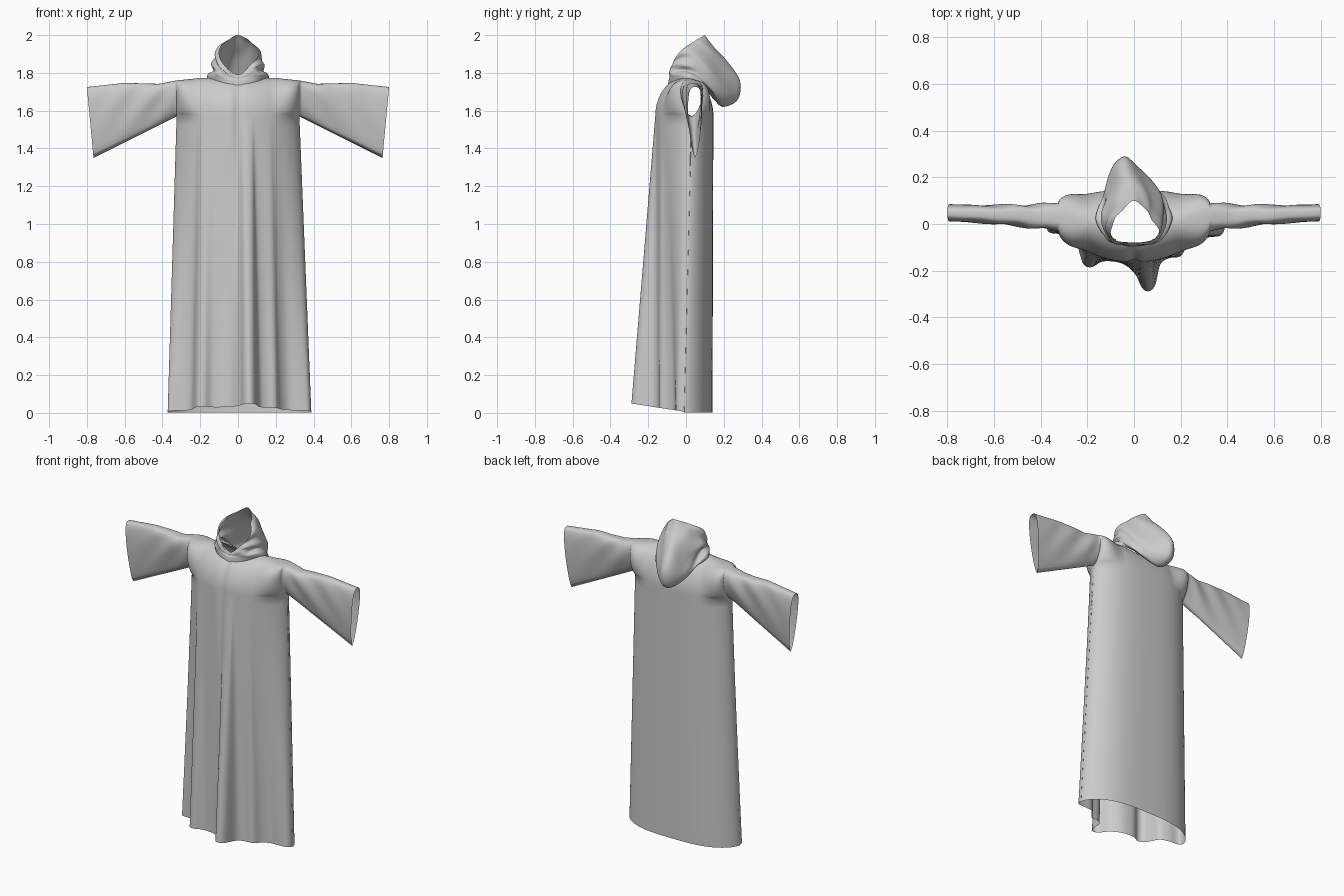
import bpy, bmesh, math
from mathutils import Vector

if "Cube" in bpy.data.objects:
    bpy.data.objects.remove(bpy.data.objects["Cube"])

ARM_Z = 1.57      # underarm height
HALF_W = 0.325    # half width at the underarm


def spline(pts, sub, closed=False):
    """Catmull-Rom curve through the points."""
    p = [Vector(q) for q in pts]
    n = len(p)
    out = []
    for i in range(n if closed else n - 1):
        if closed:
            a, b, c, d = (p[(i + k) % n] for k in (-1, 0, 1, 2))
        else:
            a, b, c, d = (p[min(max(i + k, 0), n - 1)] for k in (-1, 0, 1, 2))
        for j in range(sub):
            t = j / sub
            out.append(0.5 * (2 * b + (c - a) * t + (2 * a - 5 * b + 4 * c - d) * t ** 2
                              + (3 * b - a - 3 * c + d) * t ** 3))
    if not closed:
        out.append(p[-1].copy())
    return out


def lerp(a, b, t):
    return a + (b - a) * t


def smooth(a, b, x):
    t = min(max((x - a) / (b - a), 0), 1)
    return t * t * (3 - 2 * t)


def piecewise(table, x):
    for (x0, y0), (x1, y1) in zip(table, table[1:]):
        if x <= x1:
            return lerp(y0, y1, (x - x0) / (x1 - x0))
    return table[-1][1]


def add_grid(bm, rows, closed=False):
    vs = [[bm.verts.new(p) for p in r] for r in rows]
    for r0, r1 in zip(vs, vs[1:]):
        n = len(r0)
        for i in range(n if closed else n - 1):
            j = (i + 1) % n
            bm.faces.new((r0[i], r0[j], r1[j], r1[i]))


def finish(bm, name):
    bmesh.ops.remove_doubles(bm, verts=bm.verts, dist=0.0004)
    bmesh.ops.recalc_face_normals(bm, faces=bm.faces)
    me = bpy.data.meshes.new(name)
    bm.to_mesh(me)
    bm.free()
    ob = bpy.data.objects.new(name, me)
    bpy.context.collection.objects.link(ob)
    me.polygons.foreach_set("use_smooth", [True] * len(me.polygons))
    return ob


# Front hem line with its draped folds (x, y), left to right
hem = [(-.372, -.01), (-.37, -.03), (-.35, -.04), (-.30, -.045), (-.25, -.07), (-.232, -.13),
       (-.215, -.175), (-.18, -.185), (-.13, -.16), (-.05, -.17), (.005, -.215), (.035, -.275),
       (.065, -.288), (.092, -.26), (.112, -.175), (.15, -.147), (.20, -.138), (.23, -.09),
       (.27, -.06), (.33, -.056), (.37, -.05), (.386, -.03), (.388, -.01)]
front_hem = spline([(x, y, 0) for x, y in hem], 5)
us = [lerp(-1, 1, (p.x + .372) / .76) for p in front_hem]
us = [min(max(u, -1), 1) for u in us]


def chest(u):
    """Front and back y of the body at underarm height."""
    k = max(0, 1 - u * u) ** .6
    b = max(0, 1 - abs(u) ** 3) ** .6
    groove = .012 * math.exp(-(u / .07) ** 2)
    return .03 - .195 * k + groove, .03 + .115 * b


bm = bmesh.new()

# Body: front and back sheets from the hem to the underarm
front_rows, back_rows = [], []
for k in range(31):
    s = 1 - k / 30
    fr, br = [], []
    for u, p in zip(us, front_hem):
        yf, yb = chest(u)
        hem_z = .005 + .045 * max(0, -p.y / .29)
        hy = -.01 + .15 * max(0, 1 - abs(u) ** 3) ** .6
        fr.append((lerp(u * HALF_W, p.x, s), lerp(yf, p.y, s), lerp(ARM_Z, hem_z, s)))
        br.append((lerp(u * HALF_W, p.x, s), lerp(yb, hy, s), lerp(ARM_Z, .003, s)))
    front_rows.append(fr)
    back_rows.append(br)
add_grid(bm, front_rows)
add_grid(bm, back_rows)


def arch(x_top, x_bot, yc, B, M, zb, zt, wrinkle=0):
    """One loop from the front, over the shoulder line, to the back."""
    out = []
    for j in range(49):
        v = j / 48
        h = math.sin(math.pi * v) if 0 < j < 48 else 0
        s2 = math.sin(2 * math.pi * v)
        bulge = math.copysign(abs(s2) ** .6, s2) if j not in (0, 24, 48) else 0
        x = lerp(x_bot, x_top, h)
        z = lerp(zb, zt, h)
        w = wrinkle * math.sin(38 * abs(x) + 26 * z) * abs(s2)
        out.append((x, yc - B * math.cos(math.pi * v) - M * bulge + w, z))
    return out


# Yoke: arches across the chest, continued by the flared sleeves
top = [(0, 1.775), (.2, 1.773), (.325, 1.76), (.42, 1.742), (.6, 1.747), (.8, 1.725)]
low = [(.325, 1.57), (.53, 1.475), (.8, 1.35)]
cols = []
for u in us:
    yf, yb = chest(u)
    x = u * HALF_W
    cols.append(arch(x, x, (yf + yb) / 2, (yb - yf) / 2, .06 * smooth(.17, .325, abs(x)),
                     ARM_Z, piecewise(top, abs(x))))
for side in (-1, 1):
    sleeve = []
    for i in range(1, 31):
        f = i / 30
        x = lerp(.325, .80, f)
        M = lerp(.037, .06, (1 - f) ** 2)
        sleeve.append(arch(side * x, side * lerp(.325, .765, f), lerp(.03, .048, f), 0, M,
                           piecewise(low, x), piecewise(top, x), .008 * (1 - f) * smooth(0, .2, f)))
    cols = sleeve[::-1] + cols if side < 0 else cols + sleeve
add_grid(bm, cols)

# Neck opening
hole = []
for f in bm.faces:
    c = f.calc_center_median()
    if c.z > 1.65 and (c.x / .15) ** 2 + ((c.y - .01) / .093) ** 2 < 1:
        hole.append(f)
bmesh.ops.delete(bm, geom=hole, context='FACES')
finish(bm, "robe")

# Hood: loops from the neck seam, sagging behind, up to the open rim.
# Each half loop runs front, front side, side, back side, back.
loops = [
    [(0, -.095, 1.735), (.10, -.07, 1.755), (.165, .02, 1.768), (.12, .09, 1.735), (0, .115, 1.70)],
    [(0, -.092, 1.76), (.11, -.07, 1.785), (.158, .02, 1.795), (.12, .12, 1.72), (0, .155, 1.65)],
    [(0, -.085, 1.77), (.10, -.075, 1.80), (.128, .03, 1.808), (.11, .15, 1.70), (0, .20, 1.62)],
    [(0, -.085, 1.775), (.095, -.078, 1.82), (.138, .04, 1.835), (.095, .18, 1.73), (0, .275, 1.66)],
    [(0, -.083, 1.78), (.09, -.077, 1.83), (.132, .03, 1.865), (.09, .17, 1.79), (0, .285, 1.76)],
    [(0, -.082, 1.785), (.085, -.075, 1.84), (.122, .01, 1.89), (.085, .12, 1.885), (0, .215, 1.865)],
    [(0, -.082, 1.787), (.08, -.072, 1.845), (.115, -.02, 1.905), (.08, .07, 1.95), (0, .145, 1.94)],
    [(0, -.08, 1.79), (.075, -.07, 1.85), (.105, -.03, 1.915), (.065, .04, 1.965), (0, .10, 2.0)],
]
rings = []
for half in loops:
    full = half + [(-x, y, z) for x, y, z in half[-2:0:-1]]
    rings.append(spline(full, 10, closed=True))
lines = [spline([r[i] for r in rings], 6) for i in range(len(rings[0]))]
rows = []
for k in range(len(lines[0])):
    row = []
    for ln in lines:
        p = ln[k].copy()
        a = math.atan2(p.x, -p.y)
        fold = .006 * math.sin(5 * a + k * .35) * smooth(0, 12, k) * smooth(0, .08, abs(p.x))
        p.x += fold - .04 * smooth(.10, .28, p.y)      # tip leans to one side
        row.append(p)
    rows.append(row)
bm = bmesh.new()
add_grid(bm, rows, closed=True)
finish(bm, "hood")
